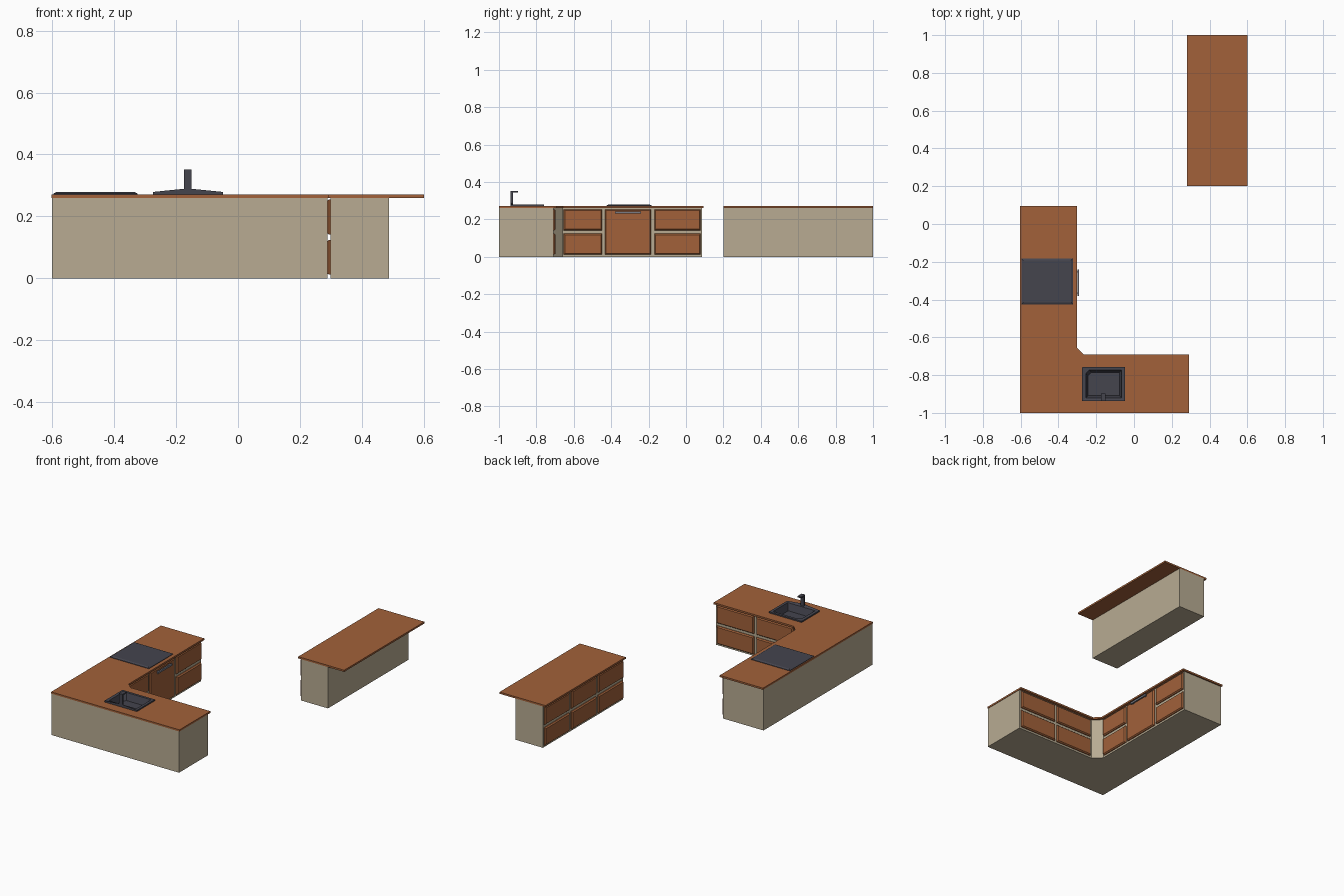
import bpy, bmesh
from mathutils import Vector

if "Cube" in bpy.data.objects:
    bpy.data.objects.remove(bpy.data.objects["Cube"])


def material(name, rgb):
    m = bpy.data.materials.new(name)
    m.diffuse_color = (*rgb, 1)
    m.use_nodes = True
    m.node_tree.nodes["Principled BSDF"].inputs["Base Color"].default_value = m.diffuse_color
    return m


WOOD = material("wood", (0.36, 0.12, 0.042))
BEIGE = material("beige", (0.48, 0.41, 0.29))
DARK = material("dark_metal", (0.058, 0.058, 0.076))
STEEL = material("steel", (0.19, 0.2, 0.24))


def loft(name, rings, mat):
    """Join equal-length point rings with quads and cap both ends."""
    bm = bmesh.new()
    vs = [[bm.verts.new(p) for p in r] for r in rings]
    n = len(vs[0])
    for a, b in zip(vs, vs[1:]):
        for i in range(n):
            j = (i + 1) % n
            bm.faces.new((a[i], a[j], b[j], b[i]))
    bm.faces.new(vs[0][::-1])
    bm.faces.new(vs[-1])
    bmesh.ops.recalc_face_normals(bm, faces=bm.faces)
    me = bpy.data.meshes.new(name)
    bm.to_mesh(me)
    bm.free()
    ob = bpy.data.objects.new(name, me)
    bpy.context.collection.objects.link(ob)
    if mat:
        me.materials.append(mat)
    return ob


def prism(name, pts, z0, z1, mat):
    return loft(name, [[(x, y, z) for x, y in pts] for z in (z0, z1)], mat)


def rect(x0, x1, y0, y1):
    return [(x0, y0), (x1, y0), (x1, y1), (x0, y1)]


def box(name, x0, x1, y0, y1, z0, z1, mat):
    return prism(name, rect(x0, x1, y0, y1), z0, z1, mat)


def door(name, axis, sign, face, a, b, z0, z1, depth=0.012, bev=0.006):
    """Bevelled front panel standing proud of a cabinet face."""
    rings = []
    for d, s in ((-0.002, 0), (depth * 0.4, 0), (depth, bev)):
        ring = []
        for u, z in rect(a + s, b - s, z0 + s, z1 - s):
            w = face + sign * d
            ring.append((w, u, z) if axis == "x" else (u, w, z))
        rings.append(ring)
    return loft(name, rings, WOOD)


def door_grid(name, axis, sign, face, columns):
    for c, (a, b) in enumerate(columns):
        for r, (z0, z1) in enumerate(((0.012, 0.124), (0.142, 0.254))):
            door(f"{name}_{c}_{r}", axis, sign, face, a, b, z0, z1)


# L-shaped cabinet and worktop with chamfered inner corner
cabinet = prism("corner_cabinet",
                [(-0.6, -1), (0.289, -1), (0.289, -0.709), (-0.268, -0.709),
                 (-0.318, -0.659), (-0.318, 0.085), (-0.6, 0.085)], 0, 0.26, BEIGE)
worktop = prism("corner_worktop",
                [(-0.603, -1), (0.292, -1), (0.292, -0.692), (-0.266, -0.692),
                 (-0.301, -0.657), (-0.301, 0.094), (-0.603, 0.094)], 0.26, 0.271, WOOD)

# Cabinet fronts
door_grid("side_door", "x", 1, -0.318, [(-0.654, -0.449), (-0.168, 0.078)])
door_grid("sink_door", "y", 1, -0.709, [(-0.255, 0.003), (0.02, 0.278)])
door("oven_door", "x", 1, -0.318, -0.434, -0.187, 0.012, 0.254)

# Oven handle
box("oven_handle", -0.299, -0.29, -0.38, -0.24, 0.231, 0.243, STEEL)
for i, y in enumerate((-0.37, -0.258)):
    box(f"handle_post_{i}", -0.308, -0.298, y, y + 0.008, 0.233, 0.241, STEEL)

# Island with overhanging top
box("island_cabinet", 0.298, 0.487, 0.2, 1, 0, 0.26, BEIGE)
box("island_top", 0.28, 0.6, 0.2, 1, 0.26, 0.271, WOOD)
w = 0.8 / 3
door_grid("island_door", "x", -1, 0.298,
          [(0.2 + w * i + 0.01, 0.2 + w * (i + 1) - 0.01) for i in range(3)])

# Cooktop with bevelled rim
loft("cooktop", [[(x, y, z) for x, y in rect(-0.596 + s, -0.324 - s, -0.425 + s, -0.183 - s)]
                 for z, s in ((0.27, 0), (0.274, 0), (0.279, 0.01))], DARK)

# Sink opening cut through worktop and cabinet
cutter = box("sink_cutter", -0.262, -0.058, -0.926, -0.766, 0.222, 0.3, None)
cutter.hide_render = True
cutter.hide_viewport = False
for ob in (cabinet, worktop):
    m = ob.modifiers.new("sink_opening", "BOOLEAN")
    m.object = cutter
    m.solver = "EXACT"
    bpy.context.view_layer.objects.active = ob
    bpy.ops.object.modifier_apply(modifier=m.name)
bpy.data.objects.remove(cutter)


def sink_ring(x0, x1, y0, y1, z, c, peak=0):
    pts = [(x0, y0), (-0.176, y0), (-0.148, y0), (x1, y0), (x1, y1), (x0 + c, y1), (x0, y1 - c)]
    return [Vector((x, y, z + (peak if i in (1, 2) else 0))) for i, (x, y) in enumerate(pts)]


# Sink: rim rising toward the tap, then basin
loft("sink", [sink_ring(-0.262, -0.058, -0.926, -0.766, 0.225, 0.02),
              sink_ring(-0.262, -0.058, -0.926, -0.766, 0.27, 0.02),
              sink_ring(-0.275, -0.048, -0.938, -0.758, 0.27, 0.004),
              sink_ring(-0.275, -0.048, -0.938, -0.758, 0.279, 0.004, 0.01),
              sink_ring(-0.255, -0.065, -0.92, -0.774, 0.279, 0.018),
              sink_ring(-0.243, -0.077, -0.908, -0.786, 0.235, 0.018)], DARK)

# Tap: upright and spout as one bent profile
profile = [(-0.937, 0.27), (-0.925, 0.27), (-0.925, 0.344), (-0.897, 0.344),
           (-0.897, 0.352), (-0.937, 0.352)]
loft("tap", [[(x, y, z) for y, z in profile] for x in (-0.175, -0.15)], DARK)
